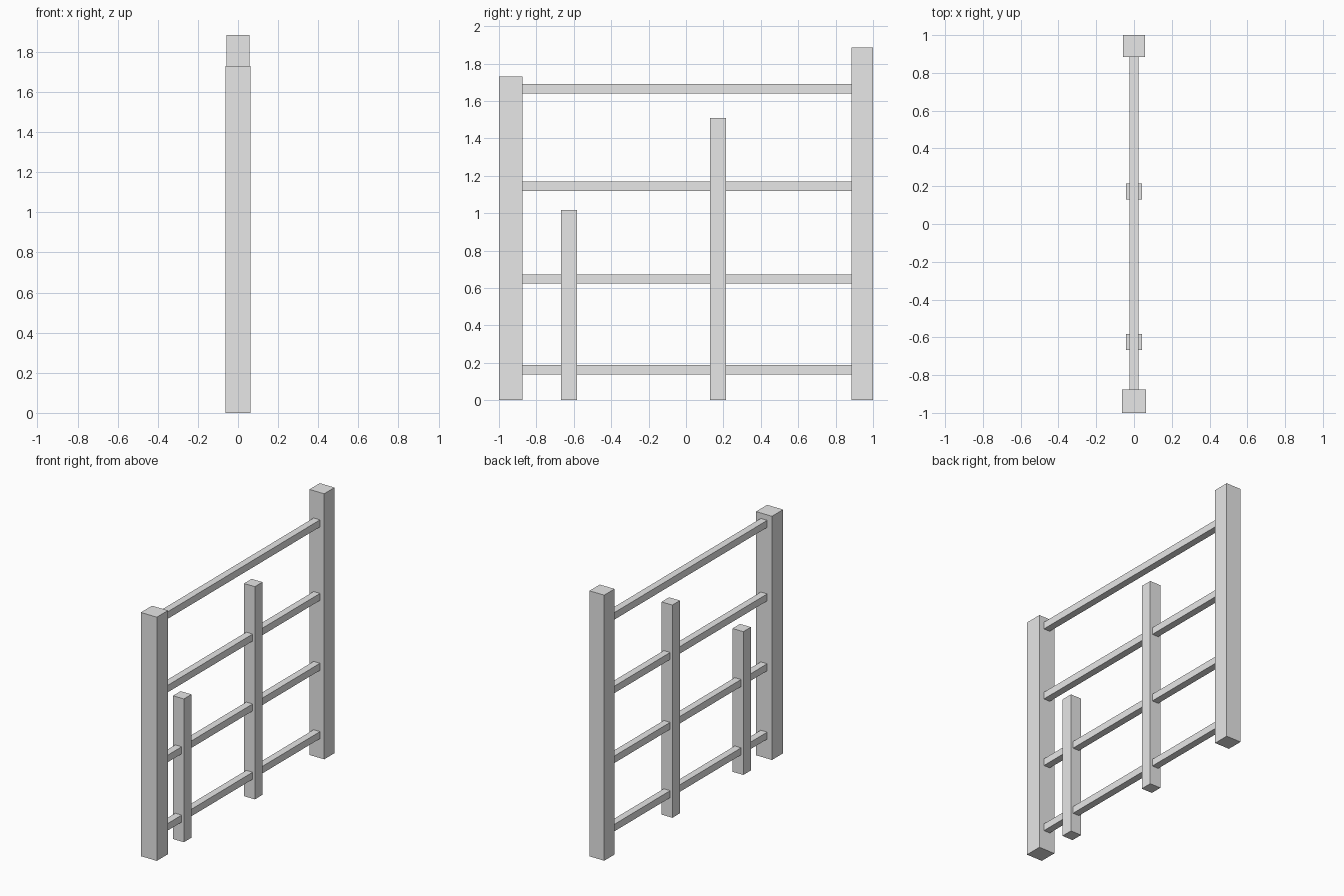
import bpy
import bmesh
from mathutils import Matrix

cube = bpy.data.objects.get("Cube")
if cube:
    bpy.data.objects.remove(cube, do_unlink=True)

# Single plain grey for the whole frame
grey = bpy.data.materials.new("plain grey")
grey.use_nodes = True
grey.diffuse_color = (0.8, 0.8, 0.8, 1)
grey.node_tree.nodes["Principled BSDF"].inputs["Base Color"].default_value = grey.diffuse_color


def box(name, size, centre):
    """Add a flat-faced box of the given size around its centre."""
    bm = bmesh.new()
    bmesh.ops.create_cube(bm, size=1, matrix=Matrix.Diagonal((*size, 1)))
    mesh = bpy.data.meshes.new(name)
    bm.to_mesh(mesh)
    bm.free()
    mesh.materials.append(grey)
    obj = bpy.data.objects.new(name, mesh)
    obj.location = centre
    bpy.context.collection.objects.link(obj)
    return obj


# Square uprights: name, width, y centre, height
uprights = [
    ("front_post", 0.125, -0.9375, 1.73),
    ("back_post", 0.116, 0.942, 1.885),
    ("short_upright", 0.085, -0.625, 1.017),
    ("tall_upright", 0.085, 0.171, 1.51),
]
for name, width, y, height in uprights:
    box(name, (width, width, height), (0, y, height / 2))

# Horizontal rails, with ends just let into the outer posts
rail_start, rail_end = -0.885, 0.892
for i, z in enumerate((0.163, 0.648, 1.144, 1.666), 1):
    box(f"rail_{i}", (0.05, rail_end - rail_start, 0.05),
        (0, (rail_start + rail_end) / 2, z))
